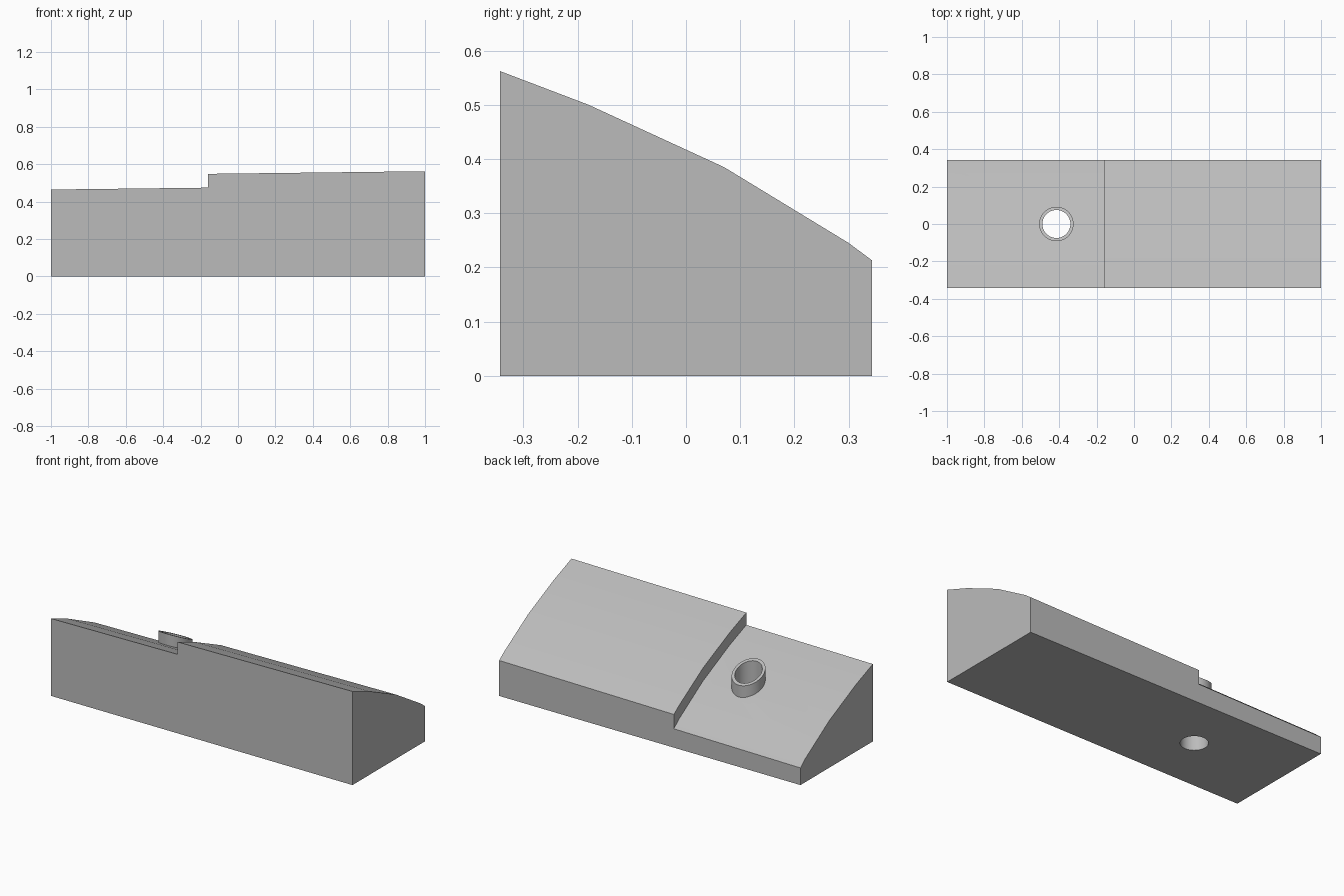
import bpy, bmesh, math
from mathutils import Vector

if "Cube" in bpy.data.objects:
    bpy.data.objects.remove(bpy.data.objects["Cube"])

HALF_DEPTH = 0.343
STEP_X = -0.16
TILT = 0.012           # gentle rise of the top along x
RECESS = 0.069         # depth of the lowered end, square to the top
CROWN = [(-HALF_DEPTH, 0.562), (-0.18, 0.50), (0.07, 0.385), (0.30, 0.245), (HALF_DEPTH, 0.213)]
BORE = (-0.415, 0.0)

grey = bpy.data.materials.new("plain grey")
grey.use_nodes = True
grey.diffuse_color = (0.5, 0.5, 0.5, 1)
grey.node_tree.nodes["Principled BSDF"].inputs["Base Color"].default_value = (0.5, 0.5, 0.5, 1)


def finish(name, bm):
    bmesh.ops.recalc_face_normals(bm, faces=bm.faces)
    mesh = bpy.data.meshes.new(name)
    bm.to_mesh(mesh)
    bm.free()
    mesh.materials.append(grey)
    ob = bpy.data.objects.new(name, mesh)
    bpy.context.collection.objects.link(ob)
    return ob


def prism(name, crown, x0, x1, flat_z):
    """Solid between a tilted crown profile and a level plane."""
    bm = bmesh.new()
    ends = []
    for x in (x0, x1):
        pts = [(x, y, z + TILT * (x - 1)) for y, z in crown]
        pts += [(x, crown[-1][0], flat_z), (x, crown[0][0], flat_z)]
        ends.append([bm.verts.new(p) for p in pts])
        bm.faces.new(ends[-1])
    a, b = ends
    for i in range(len(a)):
        j = (i + 1) % len(a)
        bm.faces.new((a[i], a[j], b[j], b[i]))
    return finish(name, bm)


def post(name, radius, z0, top):
    """Upright cylinder at the bore whose top height follows a function of y."""
    bm = bmesh.new()
    bmesh.ops.create_cone(bm, cap_ends=True, segments=48, radius1=radius, radius2=radius, depth=2)
    for v in bm.verts:
        v.co.z = top(v.co.y) if v.co.z > 0 else z0
        v.co += Vector((*BORE, 0))
    return finish(name, bm)


def combine(target, tool, operation):
    mod = target.modifiers.new(operation.lower(), "BOOLEAN")
    mod.operation, mod.solver, mod.object = operation, "EXACT", tool
    bpy.context.view_layer.objects.active = target
    bpy.ops.object.modifier_apply(modifier=mod.name)
    bpy.data.objects.remove(tool)


def offset_down(crown, distance):
    """Lower the profile by a distance measured square to each stretch."""
    result = []
    for i, (y, z) in enumerate(crown):
        (ya, za), (yb, zb) = crown[max(i - 1, 0)], crown[min(i + 1, len(crown) - 1)]
        result.append((y, z - distance * math.hypot(1, (zb - za) / (yb - ya))))
    # run past the block at front and back so the cut is clean
    (y0, z0), (y1, z1) = result[0], result[1]
    result[0] = (y0 - 0.1, z0 - 0.1 * (z1 - z0) / (y1 - y0))
    (y0, z0), (y1, z1) = result[-2], result[-1]
    result[-1] = (y1 + 0.1, z1 + 0.1 * (z1 - z0) / (y1 - y0))
    return result


# Full block with a curved top
block = prism("wedge_block", CROWN, -1, 1, 0)

# Lowered end
combine(block, prism("recess_cutter", offset_down(CROWN, RECESS), -1.2, STEP_X, 1), "DIFFERENCE")

# Collar with a slanted rim, and the hole right through
combine(block, post("collar", 0.092, 0.1, lambda y: 0.391 - 0.48 * y), "UNION")
combine(block, post("bore_cutter", 0.075, -0.2, lambda y: 1), "DIFFERENCE")

bpy.ops.object.select_all(action="DESELECT")
block.select_set(True)
bpy.context.view_layer.objects.active = block
bpy.ops.object.shade_smooth_by_angle(angle=math.radians(30))
